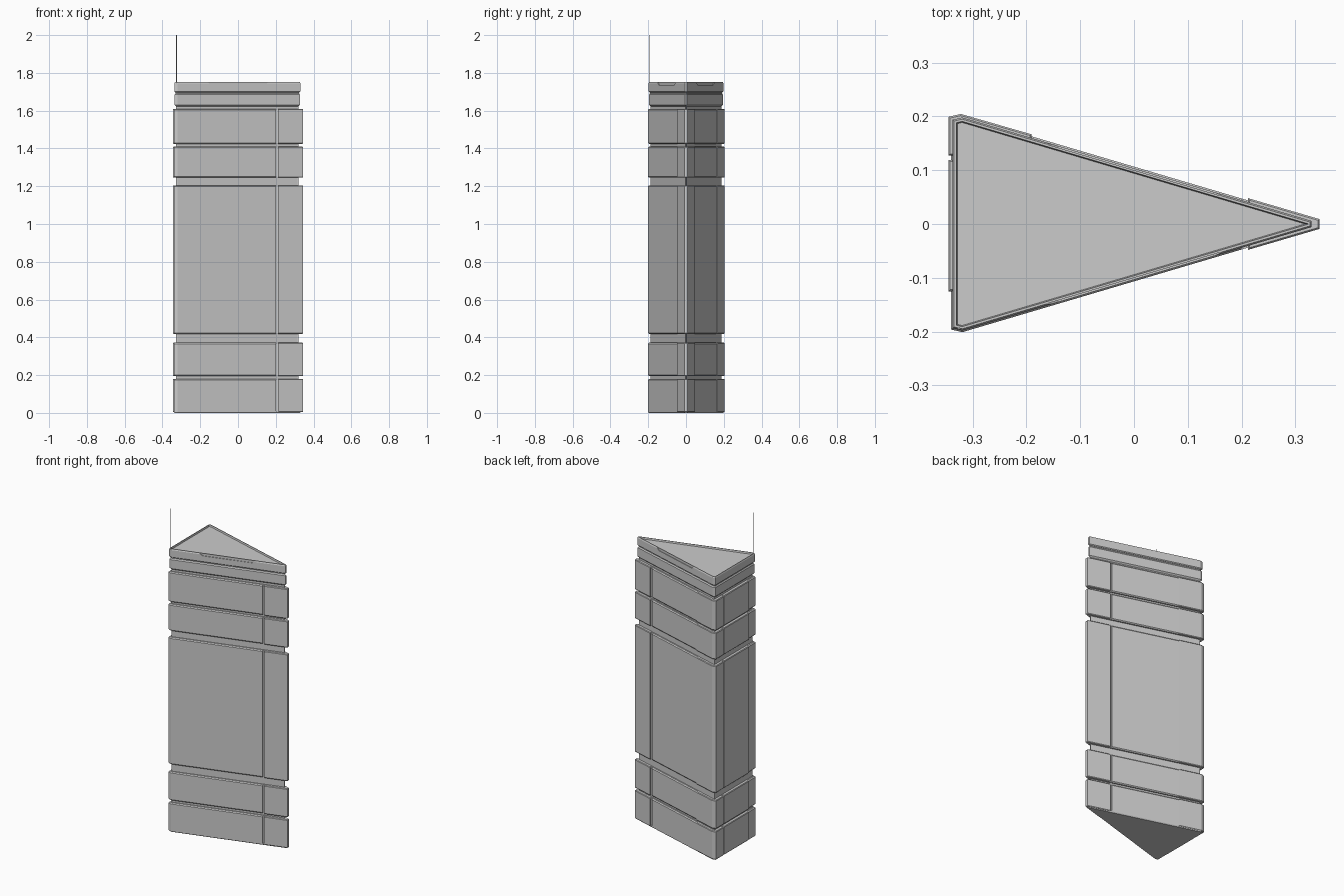
import bpy, bmesh, math
from mathutils import Vector

if "Cube" in bpy.data.objects:
    bpy.data.objects.remove(bpy.data.objects["Cube"])

BODY = [(-0.34, -0.196), (-0.319, -0.201), (0.333, -0.008),
        (0.333, 0.008), (-0.319, 0.201), (-0.34, 0.196)]
BANDS = [(0.0, 0.18), (0.195, 0.372), (0.418, 1.205), (1.245, 1.41), (1.424, 1.61)]


def inset(points, d):
    """Mitred inset of a counter-clockwise outline."""
    pts = [Vector(p) for p in points]
    out = []
    for i, p in enumerate(pts):
        a = (p - pts[i - 1]).normalized()
        b = (pts[(i + 1) % len(pts)] - p).normalized()
        na, nb = Vector((a.y, -a.x)), Vector((b.y, -b.x))
        out.append(p - (na + nb) * d / (1 + na.dot(nb)))
    return out


def loft(name, outline, profile):
    """Stack inset copies of an outline; profile holds (inset, height)."""
    bm = bmesh.new()
    rings = [[bm.verts.new((p.x, p.y, z)) for p in inset(outline, d)] for d, z in profile]
    n = len(outline)
    for lo, hi in zip(rings, rings[1:]):
        for i in range(n):
            j = (i + 1) % n
            bm.faces.new((lo[i], lo[j], hi[j], hi[i]))
    bm.faces.new(rings[0][::-1])
    bm.faces.new(rings[-1])
    bmesh.ops.recalc_face_normals(bm, faces=bm.faces)
    me = bpy.data.meshes.new(name)
    bm.to_mesh(me)
    bm.free()
    ob = bpy.data.objects.new(name, me)
    bpy.context.collection.objects.link(ob)
    return ob


def cut(target, cutter):
    cutter.hide_render = True
    cutter.hide_viewport = True
    cutter.display_type = 'WIRE'
    mod = target.modifiers.new(cutter.name, 'BOOLEAN')
    mod.operation = 'DIFFERENCE'
    mod.solver = 'EXACT'
    mod.object = cutter


def side_y(x):
    return 0.201 - 0.296 * (x + 0.319)


# Main body: chamfered bands separated by grooves, then the neck
profile = []
for z0, z1 in BANDS:
    profile += [(0.013, z0), (0.005, z0), (0, z0 + 0.006), (0, z1 - 0.006), (0.005, z1), (0.013, z1)]
profile[0:2] = [(0.004, 0.0)]
profile += [(0.013, 1.622), (0.005, 1.630), (0.005, 1.685), (0.010, 1.692), (0.010, 1.702)]
body = loft("body", BODY, profile)

# Cap with a raised rim and shallow recessed top
cap = loft("cap", BODY, [(0.008, 1.697), (0.003, 1.702), (0.003, 1.745), (0.006, 1.752),
                         (0.010, 1.752), (0.012, 1.742)])

# Corner and end panels on every band
APEX = [(0.212, -0.048), (0.345, -0.009), (0.345, 0.009), (0.212, 0.048),
        (0.212, 0.03), (0.305, 0.003), (0.305, -0.003), (0.212, -0.03)]
CORNER = [(-0.19, 0.1665), (-0.322, 0.2045), (-0.345, 0.199), (-0.345, 0.127),
          (-0.33, 0.127), (-0.33, 0.188), (-0.315, 0.188), (-0.19, 0.150)]
END = [(-0.345, 0.119), (-0.345, -0.125), (-0.33, -0.125), (-0.33, 0.119)]
for k, (z0, z1) in enumerate(BANDS, 1):
    for name, shape in (("apex_panel", APEX), ("corner_panel", CORNER), ("end_panel", END)):
        z0s = max(z0, 0.004)
        loft(f"{name}_{k}", shape,
             [(0.003, z0s), (0, z0s + 0.004), (0, z1 - 0.004), (0.003, z1)])

# Vertical seams beside the apex panels and the corner panel
for name, x, s in (("seam_front", 0.206, -1), ("seam_back", 0.206, 1), ("seam_corner", -0.196, 1)):
    y0, y1 = sorted((s * (side_y(x) - 0.007), s * (side_y(x) + 0.03)))
    cut(body, loft(name, [(x - 0.006, y0), (x + 0.006, y0), (x + 0.006, y1), (x - 0.006, y1)],
                   [(0, 0.01), (0, 1.608)]))

# Shallow trapezoid notches in both long sides of the cap
for name, s in (("cap_notch_front", -1), ("cap_notch_back", 1)):
    bm = bmesh.new()
    rings = []
    for d in (-0.0065, 0.02):
        rings.append([bm.verts.new((x, s * (side_y(x) + d), z)) for x, z in
                      ((-0.175, 1.76), (-0.14, 1.737), (0.14, 1.737), (0.175, 1.76))])
    for i in range(4):
        j = (i + 1) % 4
        bm.faces.new((rings[0][i], rings[0][j], rings[1][j], rings[1][i]))
    bm.faces.new(rings[0])
    bm.faces.new(rings[1])
    bmesh.ops.recalc_face_normals(bm, faces=bm.faces)
    me = bpy.data.meshes.new(name)
    bm.to_mesh(me)
    bm.free()
    ob = bpy.data.objects.new(name, me)
    bpy.context.collection.objects.link(ob)
    cut(cap, ob)

# Thin antenna on the front left corner
bpy.ops.mesh.primitive_cylinder_add(vertices=8, radius=0.002, depth=0.28,
                                    location=(-0.325, -0.194, 1.86))
bpy.context.object.name = "antenna"
bpy.ops.object.shade_smooth_by_angle(angle=math.radians(50))
